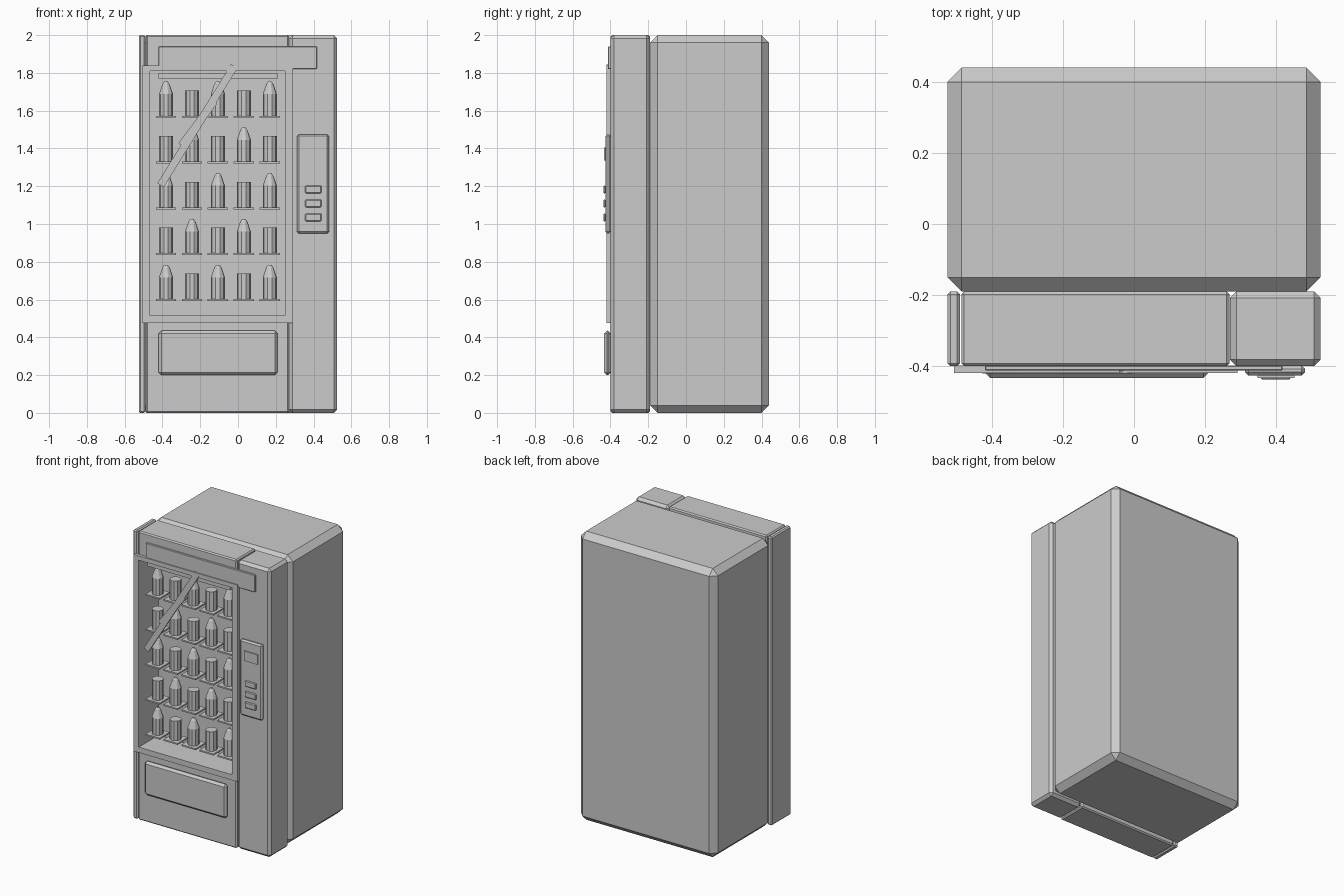
import bpy
import math
from mathutils import Matrix, Vector

cube = bpy.data.objects.get("Cube")
if cube:
    bpy.data.objects.remove(cube, do_unlink=True)

grey = bpy.data.materials.new("plain_grey")
grey.use_nodes = True
grey.diffuse_color = (0.6, 0.6, 0.6, 1)
bsdf = next(n for n in grey.node_tree.nodes if n.type == 'BSDF_PRINCIPLED')
bsdf.inputs["Base Color"].default_value = (0.6, 0.6, 0.6, 1)


def apply_modifier(obj, mod):
    bpy.context.view_layer.objects.active = obj
    bpy.ops.object.modifier_apply(modifier=mod.name)


def box(name, x, y, z, bevel=0.0):
    """Box from (min, max) ranges, with optional chamfered edges."""
    bpy.ops.mesh.primitive_cube_add(size=1)
    obj = bpy.context.object
    obj.name = name
    spans = (x, y, z)
    centre = Vector([(a + b) / 2 for a, b in spans])
    size = Matrix.Diagonal([b - a for a, b in spans] + [1])
    obj.data.transform(Matrix.Translation(centre) @ size)
    obj.data.materials.append(grey)
    if bevel:
        mod = obj.modifiers.new("chamfer", 'BEVEL')
        mod.width = bevel
        mod.segments = 1
        apply_modifier(obj, mod)
    return obj


def cut(obj, x, y, z):
    """Cut a box-shaped opening, then drop the cutter."""
    cutter = box("cutter", x, y, z)
    cutter.hide_render = True
    mod = obj.modifiers.new("opening", 'BOOLEAN')
    mod.operation = 'DIFFERENCE'
    mod.solver = 'EXACT'
    mod.object = cutter
    apply_modifier(obj, mod)
    bpy.data.objects.remove(cutter, do_unlink=True)


def lathe(name, profile, location, sides=10):
    """Closed faceted solid turned from (radius, height) pairs."""
    verts, faces = [], []
    for r, h in profile:
        for i in range(sides):
            a = math.tau * i / sides
            verts.append((r * math.cos(a), r * math.sin(a), h))
    for k in range(len(profile) - 1):
        for i in range(sides):
            j = (i + 1) % sides
            low, high = k * sides, (k + 1) * sides
            faces.append((low + i, low + j, high + j, high + i))
    faces.append(tuple(reversed(range(sides))))
    faces.append(tuple(range(len(verts) - sides, len(verts))))
    mesh = bpy.data.meshes.new(name)
    mesh.from_pydata(verts, [], faces)
    mesh.materials.append(grey)
    obj = bpy.data.objects.new(name, mesh)
    obj.location = location
    bpy.context.collection.objects.link(obj)
    return obj


# Main body
door_y = (-0.4, -0.19)
box("cabinet", (-0.525, 0.525), (-0.19, 0.44), (0, 2), 0.04)
box("hinge_strip", (-0.525, -0.49), door_y, (0, 2), 0.008)
box("control_column", (0.27, 0.525), door_y, (0, 2), 0.018)

# Door with a recessed display compartment
window_x, window_z = (-0.467, 0.25), (0.515, 1.81)
door = box("door", (-0.486, 0.269), door_y, (0, 2), 0.008)
cut(door, window_x, (-0.5, -0.205), window_z)

# Frame around the window
frame = box("window_frame", (-0.507, 0.291), (-0.42, -0.398), (0.477, 1.84))
cut(frame, window_x, (-0.5, -0.3), window_z)

# Header panel, delivery flap and interior lamp
box("header_panel", (-0.42, 0.418), (-0.413, -0.398), (1.82, 1.94), 0.003)
box("delivery_flap", (-0.42, 0.21), (-0.433, -0.398), (0.2, 0.435), 0.015)
box("interior_lamp", (-0.42, 0.21), (-0.39, -0.36), (1.77, 1.8))

# Payment panel with screen and buttons
box("payment_panel", (0.312, 0.482), (-0.427, -0.398), (0.95, 1.475), 0.01)
box("screen", (0.348, 0.452), (-0.434, -0.425), (1.337, 1.405))
for i in range(3):
    z = 1.183 - i * 0.074
    box("button", (0.356, 0.442), (-0.438, -0.425), (z - 0.021, z + 0.021), 0.005)

# Shelves stocked with alternating bottles and cans
can = [(0.037, 0), (0.037, 0.135)]
bottle = [(0.037, 0), (0.037, 0.115), (0.02, 0.165), (0.009, 0.181)]
shelf_y = -0.335
for row in range(5):
    z = 1.567 - row * 0.2425
    for col in range(5):
        x = -0.381 + col * 0.1373
        box("shelf", (x - 0.054, x + 0.054), (shelf_y - 0.055, shelf_y + 0.055),
            (z - 0.004, z + 0.006))
        is_bottle = (row + col) % 2 == 0
        lathe("bottle" if is_bottle else "can", bottle if is_bottle else can,
              (x, shelf_y, z + 0.006))

# Diagonal glare strips in the window
for start, end in (((-0.41, 1.205), (-0.02, 1.835)),
                   ((-0.3, 1.415), (-0.125, 1.65))):
    (x0, z0), (x1, z1) = start, end
    half = math.hypot(x1 - x0, z1 - z0) / 2
    strip = box("glare_strip", (-0.02, 0.02), (-0.421, -0.409), (-half, half))
    strip.rotation_euler.y = math.atan2(x1 - x0, z1 - z0)
    strip.location = ((x0 + x1) / 2, 0, (z0 + z1) / 2)
